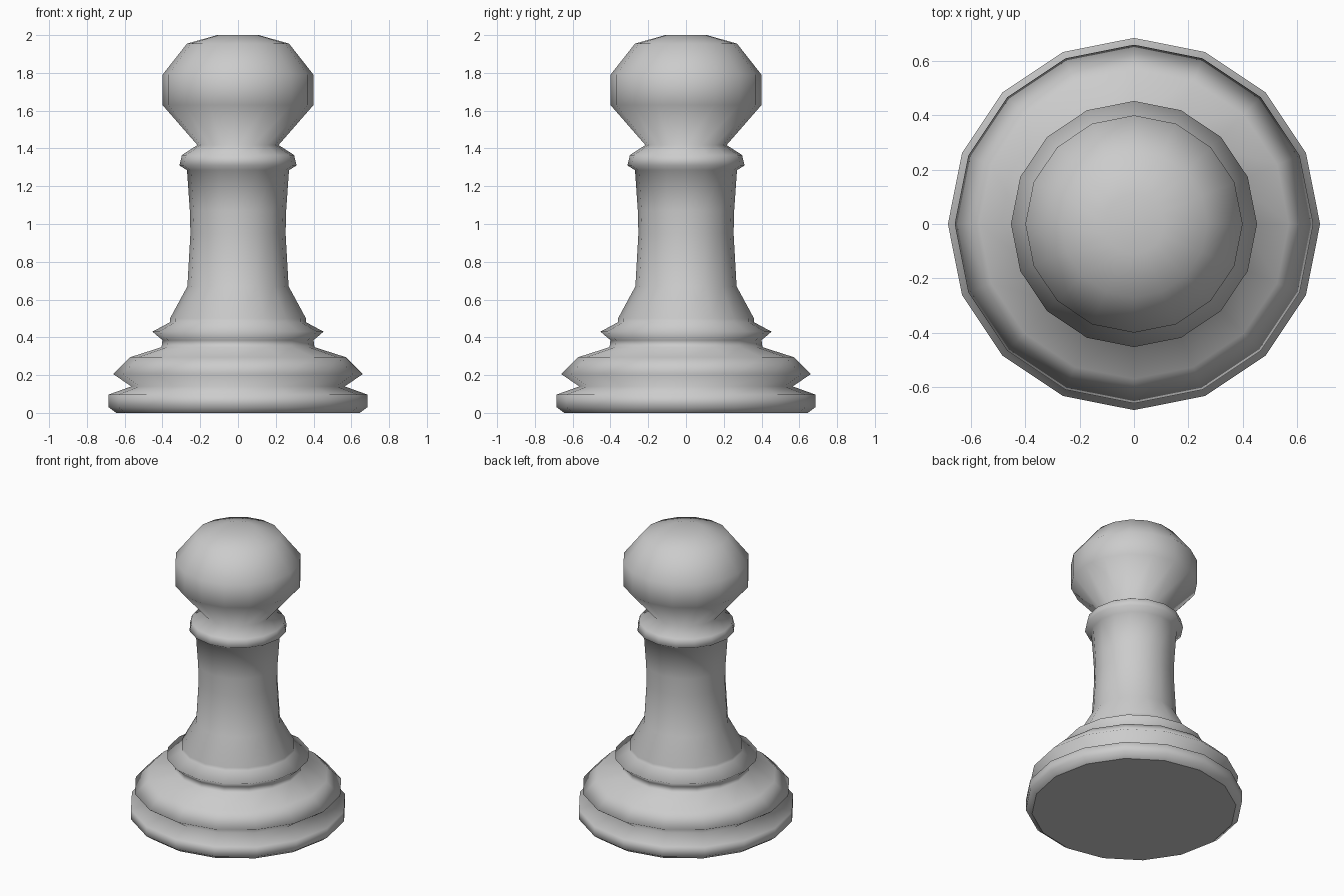
import bpy, bmesh
from math import cos, sin, tau

if "Cube" in bpy.data.objects:
    bpy.data.objects.remove(bpy.data.objects["Cube"])

SIDES = 16

# Profile of the turned piece as (radius, height), from foot to crown
foot = [(0.645, 0), (0.685, 0.03), (0.685, 0.097), (0.565, 0.14)]
base_bulge = [(0.66, 0.205), (0.57, 0.295), (0.405, 0.348), (0.40, 0.385)]
lower_ring = [(0.453, 0.43), (0.36, 0.48), (0.36, 0.5)]
stem = [(0.268, 0.67), (0.252, 0.95), (0.255, 1.07), (0.27, 1.285)]
collar = [(0.31, 1.31), (0.297, 1.365), (0.215, 1.418)]
head = [(0.40, 1.63), (0.40, 1.79), (0.27, 1.955), (0.11, 2.0)]


def lathe(name, profile):
    bm = bmesh.new()
    rings = [[bm.verts.new((r * cos(tau * i / SIDES), r * sin(tau * i / SIDES), z))
              for i in range(SIDES)] for r, z in profile]
    for lo, hi in zip(rings, rings[1:]):
        for i in range(SIDES):
            j = (i + 1) % SIDES
            bm.faces.new((lo[i], lo[j], hi[j], hi[i])).smooth = True
    # Flat underside and smooth crown
    bm.faces.new(rings[0][::-1])
    bm.faces.new(rings[-1]).smooth = True
    # Crisp rim around the underside
    for e in bm.edges:
        if all(v in rings[0] for v in e.verts):
            e.smooth = False
    mesh = bpy.data.meshes.new(name)
    bm.to_mesh(mesh)
    bm.free()
    obj = bpy.data.objects.new(name, mesh)
    bpy.context.collection.objects.link(obj)
    return obj


# Whole pawn turned as one solid
lathe("chess_pawn", foot + base_bulge + lower_ring + stem + collar + head)
